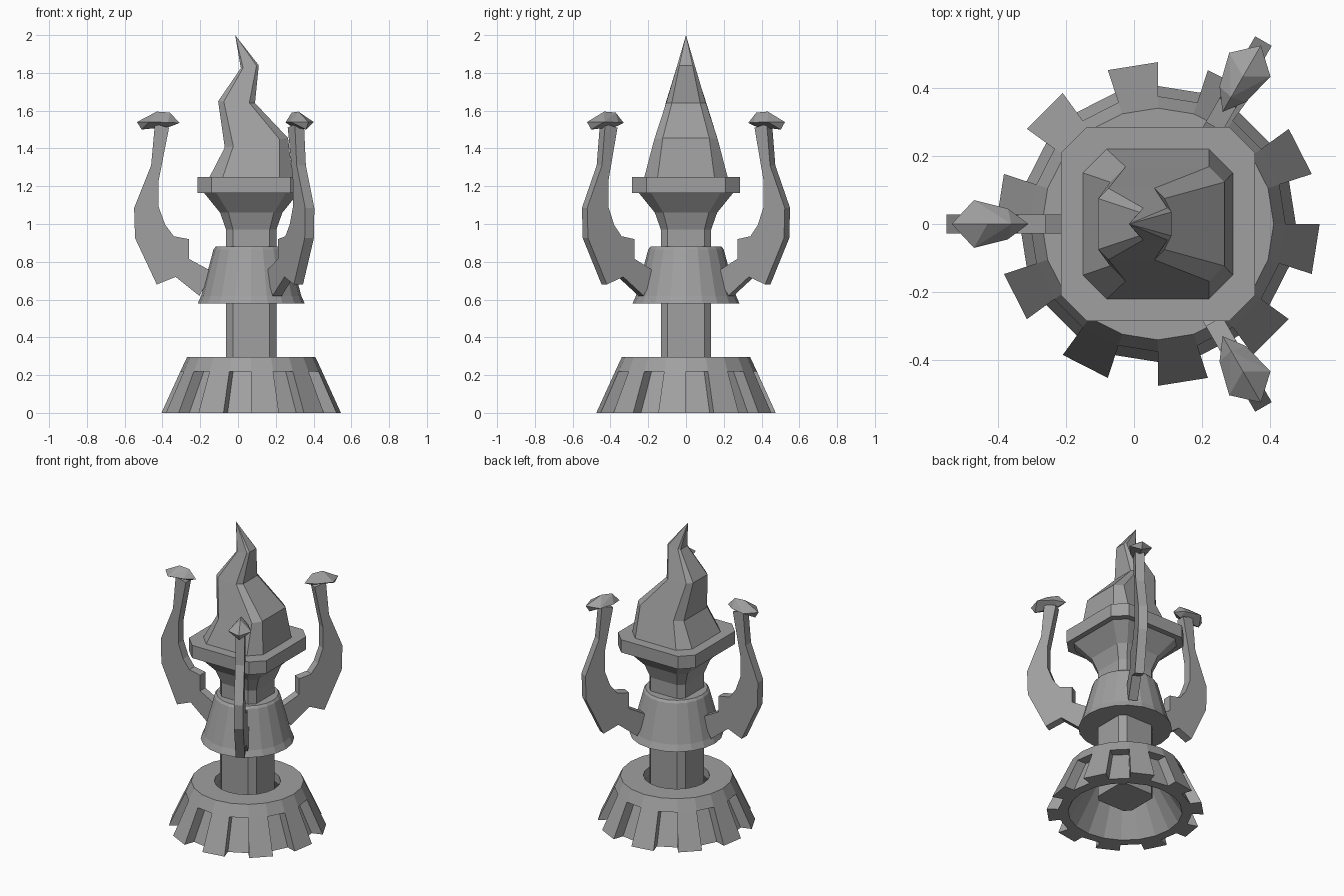
import bpy, bmesh, math
from mathutils import Vector

if "Cube" in bpy.data.objects:
    bpy.data.objects.remove(bpy.data.objects["Cube"])

CX = 0.07  # axis of the turned parts

grey = bpy.data.materials.new("stone_grey")
grey.diffuse_color = (0.35, 0.35, 0.35, 1)
grey.use_nodes = True
grey.node_tree.nodes["Principled BSDF"].inputs["Base Color"].default_value = grey.diffuse_color


def finish(name, bm):
    bmesh.ops.recalc_face_normals(bm, faces=bm.faces)
    me = bpy.data.meshes.new(name)
    bm.to_mesh(me)
    bm.free()
    me.materials.append(grey)
    ob = bpy.data.objects.new(name, me)
    bpy.context.collection.objects.link(ob)
    return ob


def bridge(bm, a, b):
    n = len(a)
    for i in range(n):
        bm.faces.new((a[i], a[(i + 1) % n], b[(i + 1) % n], b[i]))


def polar(r, ang, z):
    return (CX + r * math.cos(ang), r * math.sin(ang), z)


def lathe(name, profile, n, closed=False):
    """Spin (radius, z) points round the axis."""
    bm = bmesh.new()
    rings = [[bm.verts.new(polar(r, math.tau * i / n, z)) for i in range(n)]
             for r, z in profile]
    for a, b in zip(rings, rings[1:]):
        bridge(bm, a, b)
    if closed:
        bridge(bm, rings[-1], rings[0])
    else:
        bm.faces.new(rings[0])
        bm.faces.new(rings[-1])
    return finish(name, bm)


def octagon(xl, zl, xr, zr, hy, c):
    """Chamfered rectangle whose left and right ends may differ in height."""
    def pt(x, y):
        t = (x - xl) / (xr - xl)
        return (x, y, zl + (zr - zl) * t)
    return [pt(xl + c, -hy), pt(xr - c, -hy), pt(xr, -hy + c), pt(xr, hy - c),
            pt(xr - c, hy), pt(xl + c, hy), pt(xl, hy - c), pt(xl, -hy + c)]


def stack(name, sections, tip=None):
    """Loft through octagonal sections, optionally ending in a point."""
    bm = bmesh.new()
    rings = [[bm.verts.new(p) for p in octagon(*s)] for s in sections]
    for a, b in zip(rings, rings[1:]):
        bridge(bm, a, b)
    bm.faces.new(rings[0])
    if tip:
        t = bm.verts.new(tip)
        for i in range(8):
            bm.faces.new((rings[-1][i], rings[-1][(i + 1) % 8], t))
    else:
        bm.faces.new(rings[-1])
    return finish(name, bm)


def square(h, z, c):
    return (CX - h, z, CX + h, z, h, c)


# Hollow base ring with recessed panels
lathe("base_ring", [(0.2, 0.295), (0.34, 0.295), (0.375, 0.22), (0.31, 0.22),
                    (0.405, 0), (0.345, 0), (0.2, 0.24)], 20, closed=True)

# Ten teeth standing proud of the base
bm = bmesh.new()
for k in range(10):
    a0 = math.radians(18 + 36 * k)
    a1 = a0 + math.radians(18)
    ends = [[bm.verts.new(polar(r, a, z)) for r, z in
             ((0.375, 0.22), (0.475, 0), (0.405, 0), (0.31, 0.22))]
            for a in (a0, a1)]
    bridge(bm, *ends)
    bm.faces.new(ends[0])
    bm.faces.new(ends[1])
finish("base_teeth", bm)

# Post, flared head and plate
stack("post", [square(0.133, 0.1, 0.036), square(0.133, 0.98, 0.036)])
stack("flared_head", [square(0.133, 0.97, 0.036), square(0.165, 1.06, 0.045),
                      square(0.25, 1.165, 0.066)])
stack("top_plate", [square(0.285, 1.165, 0.076), square(0.285, 1.25, 0.076)])

# Conical collar round the post
lathe("collar", [(0.283, 0.58), (0.265, 0.62), (0.2, 0.865), (0.188, 0.88)], 20)

# Crooked flame
stack("flame", [(-0.15, 1.25, 0.29, 1.25, 0.22, 0.07),
                (-0.07, 1.405, 0.265, 1.455, 0.168, 0.045),
                (-0.105, 1.65, 0.09, 1.64, 0.105, 0.03),
                (0.015, 1.825, 0.11, 1.84, 0.047, 0.012)], (-0.015, 0, 2.0))

# Three curved arms with pointed caps
ARM = [(0.51, 1.53), (0.53, 1.31), (0.62, 1.085), (0.615, 0.925), (0.50, 0.68),
       (0.40, 0.72), (0.275, 0.62), (0.2, 0.745), (0.33, 0.815), (0.33, 0.92),
       (0.41, 0.935), (0.455, 0.995), (0.49, 1.09), (0.49, 1.23), (0.435, 1.51)]
CAP = [(0.605, 0, 1.54), (0.54, 0.07, 1.54), (0.54, -0.07, 1.54),
       (0.44, 0.045, 1.538), (0.44, -0.045, 1.538), (0.38, 0, 1.535),
       (0.50, 0, 1.595), (0.43, 0, 1.59), (0.58, 0, 1.50), (0.43, 0, 1.515)]
for label, deg in (("left", 180), ("back", 60), ("front", -60)):
    a = math.radians(deg)
    out = Vector((math.cos(a), math.sin(a), 0))
    side = Vector((-math.sin(a), math.cos(a), 0))

    def place(r, s, z):
        return Vector((CX, 0, z)) + out * r + side * s

    bm = bmesh.new()
    sides = [[bm.verts.new(place(r, s, z)) for r, z in ARM]
             for s in (-0.028, 0.028)]
    bridge(bm, *sides)
    bm.faces.new(sides[0])
    bm.faces.new(sides[1])
    finish(label + "_arm", bm)

    bm = bmesh.new()
    bmesh.ops.convex_hull(bm, input=[bm.verts.new(place(*p)) for p in CAP])
    finish(label + "_arm_cap", bm)
